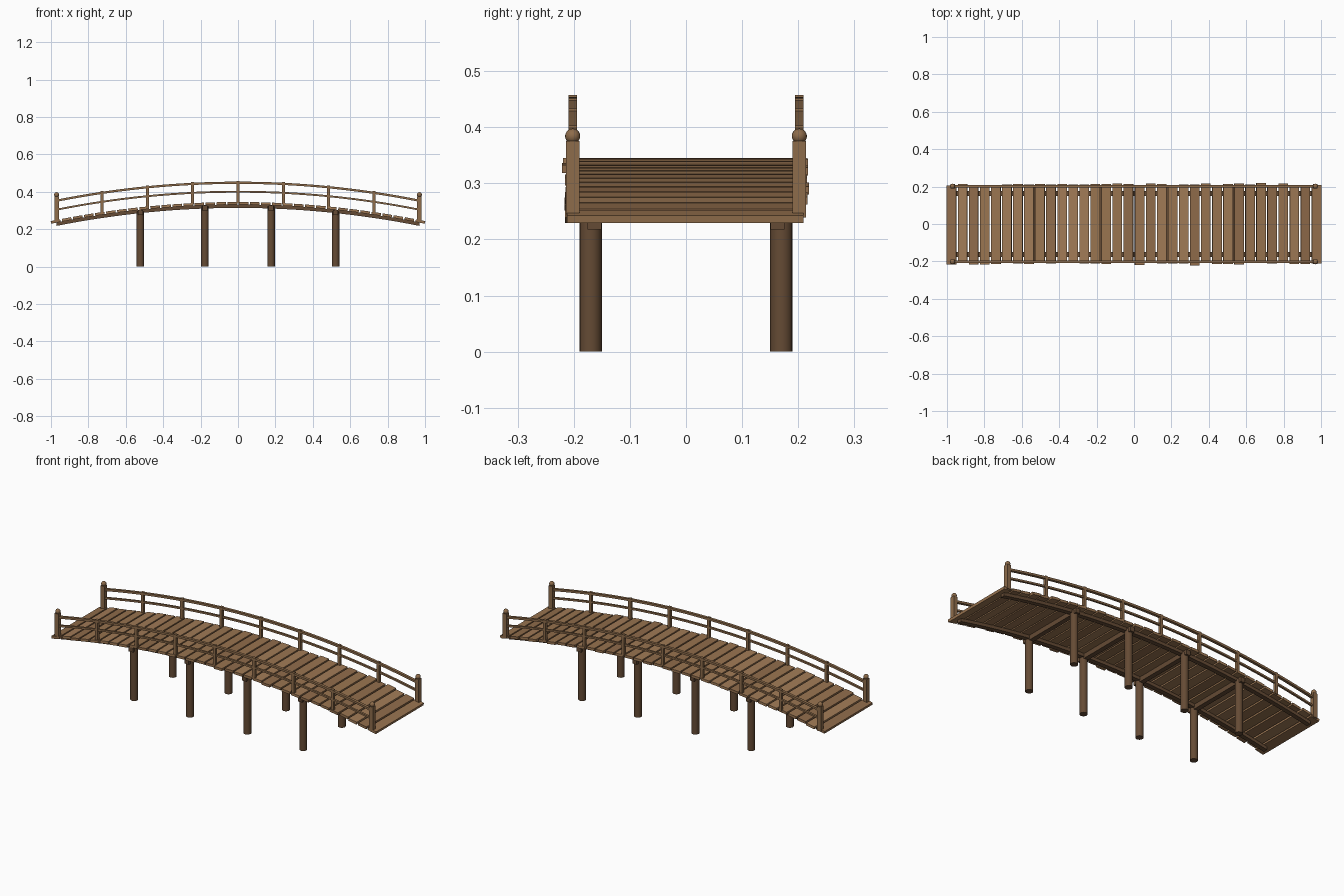
import bpy, bmesh, math, random
from mathutils import Matrix, Vector

if "Cube" in bpy.data.objects:
    bpy.data.objects.remove(bpy.data.objects["Cube"])

random.seed(7)


def material(name, rgb):
    m = bpy.data.materials.new(name)
    m.diffuse_color = (*rgb, 1)
    m.use_nodes = True
    m.node_tree.nodes["Principled BSDF"].inputs["Base Color"].default_value = m.diffuse_color
    return m


PLANKS = [material("plank_wood_%d" % i, c) for i, c in enumerate(
    [(0.36, 0.20, 0.095), (0.32, 0.175, 0.08), (0.28, 0.15, 0.07)])]
RAIL = material("rail_wood", (0.27, 0.15, 0.07))
DARK = material("dark_wood", (0.13, 0.07, 0.035))


def top(x):
    """Height of the arched deck surface."""
    return 0.345 - 0.102 * x * x


def slope(x):
    return math.atan(0.204 * x)


def finish(name, bm, mats):
    bmesh.ops.recalc_face_normals(bm, faces=bm.faces)
    me = bpy.data.meshes.new(name)
    bm.to_mesh(me)
    bm.free()
    ob = bpy.data.objects.new(name, me)
    bpy.context.collection.objects.link(ob)
    for m in mats:
        me.materials.append(m)
    return ob


def add_box(bm, center, size, tilt=0.0, mat=0):
    m = Matrix.Translation(center) @ Matrix.Rotation(tilt, 4, 'Y') @ Matrix.Diagonal((*size, 1))
    verts = bmesh.ops.create_cube(bm, size=1, matrix=m)["verts"]
    for f in {f for v in verts for f in v.link_faces}:
        f.material_index = mat


def add_arc_beam(bm, y, offset, width, height, half=0.97, n=32):
    """Rectangular bar swept along the deck arch."""
    rings = []
    for i in range(n + 1):
        x = -half + 2 * half * i / n
        z = top(x) + offset
        rings.append([bm.verts.new((x, y + a * width / 2, z + b * height / 2))
                      for a, b in ((-1, -1), (1, -1), (1, 1), (-1, 1))])
    for r, s in zip(rings, rings[1:]):
        for k in range(4):
            bm.faces.new((r[k], r[(k + 1) % 4], s[(k + 1) % 4], s[k]))
    bm.faces.new(rings[0])
    bm.faces.new(rings[-1][::-1])


# Deck planks, slightly uneven in length and position
bm = bmesh.new()
COUNT = 34
step = 1.95 / (COUNT - 1)
for i in range(COUNT):
    x = -0.975 + i * step
    t = slope(x)
    length = 0.418 + random.uniform(0, 0.014)
    shift = random.uniform(-0.006, 0.006)
    add_box(bm, (x, shift, top(x) - 0.007), (0.051, length, 0.014),
            t, random.randrange(3))
finish("deck_planks", bm, PLANKS)

# Curved stringers under the deck
bm = bmesh.new()
for s in (-1, 1):
    add_arc_beam(bm, s * 0.163, -0.0225, 0.025, 0.018)
finish("stringers", bm, [DARK])

# Round piles
PILE_X = (-0.522, -0.177, 0.177, 0.522)
bm = bmesh.new()
for x in PILE_X:
    for s in (-1, 1):
        h = top(x) - 0.022
        bmesh.ops.create_cone(bm, cap_ends=True, segments=16, radius1=0.02, radius2=0.02,
                              depth=h, matrix=Matrix.Translation((x, s * 0.17, h / 2)))
piles = finish("piles", bm, [DARK])

# Cross beams joining each pair of piles
bm = bmesh.new()
for x in PILE_X:
    add_box(bm, (x, 0, top(x) - 0.028), (0.026, 0.40, 0.026))
finish("cross_beams", bm, [DARK])

# Curved handrails: top and middle
for name, off, w, h in (("top_rails", 0.103, 0.015, 0.012), ("middle_rails", 0.055, 0.011, 0.010)):
    bm = bmesh.new()
    for s in (-1, 1):
        add_arc_beam(bm, s * 0.202, off, w, h)
    finish(name, bm, [RAIL])

# Slim rail posts
bm = bmesh.new()
for i in range(-3, 4):
    x = i * 0.2425
    for s in (-1, 1):
        add_box(bm, (x, s * 0.202, top(x) + 0.052), (0.016, 0.015, 0.12))
finish("rail_posts", bm, [RAIL])

# Thick end posts
bm = bmesh.new()
for x in (-0.97, 0.97):
    for s in (-1, 1):
        add_box(bm, (x, s * 0.202, 0.307), (0.024, 0.024, 0.136))
finish("end_posts", bm, [RAIL])

# Ball finials on the end posts
bm = bmesh.new()
for x in (-0.97, 0.97):
    for s in (-1, 1):
        bmesh.ops.create_uvsphere(bm, u_segments=16, v_segments=10, radius=0.0135,
                                  matrix=Matrix.Translation((x, s * 0.202, 0.384)))
balls = finish("post_balls", bm, [RAIL])

# Smooth the round parts
for ob in (piles, balls):
    bpy.ops.object.select_all(action='DESELECT')
    ob.select_set(True)
    bpy.context.view_layer.objects.active = ob
    bpy.ops.object.shade_smooth_by_angle()
